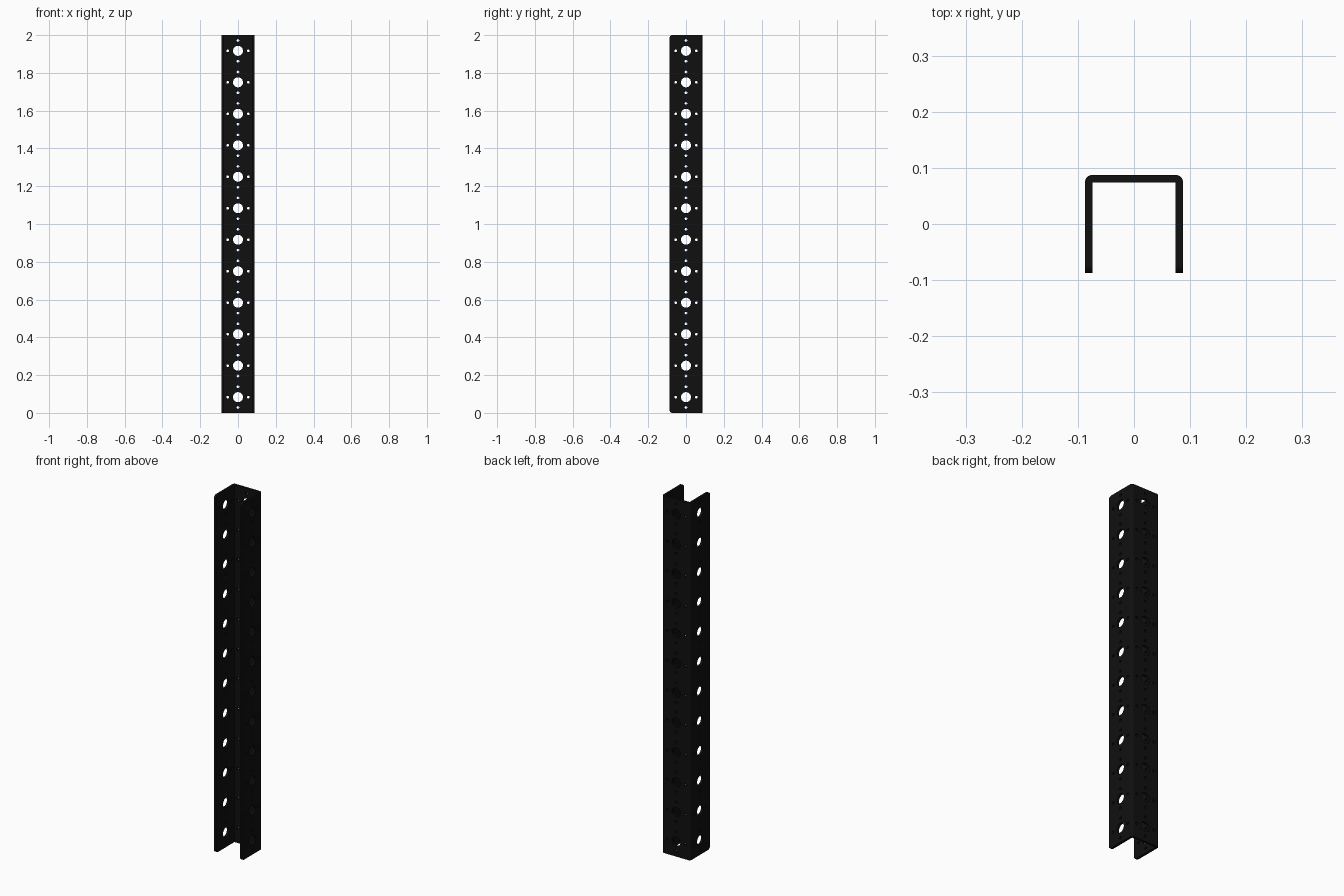
import bpy, bmesh
from math import pi, sin, cos, radians
from mathutils import Matrix, Vector

if "Cube" in bpy.data.objects:
    bpy.data.objects.remove(bpy.data.objects["Cube"])

W, T, H = 0.0875, 0.0134, 2.0      # half width, sheet thickness, length
BEND, CORNER = 0.0134, 0.016       # outer bend radius, flange corner radius
COUNT, PITCH = 12, H / 12
BIG_R, SMALL_R, OFFSET = 0.0265, 0.0072, 0.055


def mesh_object(name, bm):
    bmesh.ops.recalc_face_normals(bm, faces=bm.faces)
    mesh = bpy.data.meshes.new(name)
    bm.to_mesh(mesh)
    bm.free()
    obj = bpy.data.objects.new(name, mesh)
    bpy.context.collection.objects.link(obj)
    return obj


# U profile with rounded outer bends, open towards the front
def arc(cx, start):
    return [(cx + BEND * cos(radians(start + a)), W - BEND + BEND * sin(radians(start + a)))
            for a in range(0, 91, 15)]


inner = W - T
profile = [(inner, -W), (W, -W)] + arc(W - BEND, 0) + arc(BEND - W, 90)
profile += [(-W, -W), (-inner, -W), (-inner, inner), (inner, inner)]

bm = bmesh.new()
face = bm.faces.new([bm.verts.new((x, y, 0)) for x, y in profile])
ext = bmesh.ops.extrude_face_region(bm, geom=[face])
bmesh.ops.translate(bm, vec=(0, 0, H),
                    verts=[v for v in ext["geom"] if isinstance(v, bmesh.types.BMVert)])

# Rounded free corners of the two flanges
corners = [e for e in bm.edges
           if all(abs(v.co.y + W) < 1e-5 for v in e.verts)
           and abs(e.verts[0].co.z - e.verts[1].co.z) < 1e-5]
bmesh.ops.bevel(bm, geom=corners, offset=CORNER, segments=6, profile=0.5, affect='EDGES')
channel = mesh_object("channel", bm)

# Hole pattern: one large bore with four small holes around it, on every wall
bm = bmesh.new()


def drill(loc, axis, radius, depth):
    rot = Matrix.Rotation(pi / 2, 4, 'Y' if axis == 'X' else 'X')
    bmesh.ops.create_cone(bm, cap_ends=True, segments=32 if radius > 0.02 else 16,
                          radius1=radius, radius2=radius, depth=depth,
                          matrix=Matrix.Translation(Vector(loc)) @ rot)


pattern = [(0, 0, BIG_R), (OFFSET, 0, SMALL_R), (-OFFSET, 0, SMALL_R),
           (0, OFFSET, SMALL_R), (0, -OFFSET, SMALL_R)]
for i in range(COUNT):
    z = PITCH * (i + 0.5)
    for u, v, r in pattern:
        for side in (-1, 1):
            drill((side * (W - T / 2), u, z + v), 'X', r, 2 * T)
        # web holes stay clear of the flange drills
        drill((u, W - T / 2, z + v), 'Y', r, 1.6 * T)
cutter = mesh_object("hole_cutter", bm)
cutter.hide_render = True

bpy.context.view_layer.objects.active = channel
channel.select_set(True)
cut = channel.modifiers.new("holes", 'BOOLEAN')
cut.operation = 'DIFFERENCE'
cut.solver = 'EXACT'
cut.object = cutter
bpy.ops.object.modifier_apply(modifier=cut.name)
bpy.data.objects.remove(cutter)

# Smooth bends and bores, crisp sheet edges
bpy.ops.object.shade_smooth_by_angle(angle=radians(30))
normals = channel.modifiers.new("flat_walls", 'WEIGHTED_NORMAL')
normals.keep_sharp = True

# Black finish
black = bpy.data.materials.new("black_finish")
black.diffuse_color = (0.005, 0.005, 0.005, 1)
black.use_nodes = True
black.node_tree.nodes["Principled BSDF"].inputs["Base Color"].default_value = black.diffuse_color
channel.data.materials.clear()
channel.data.materials.append(black)
